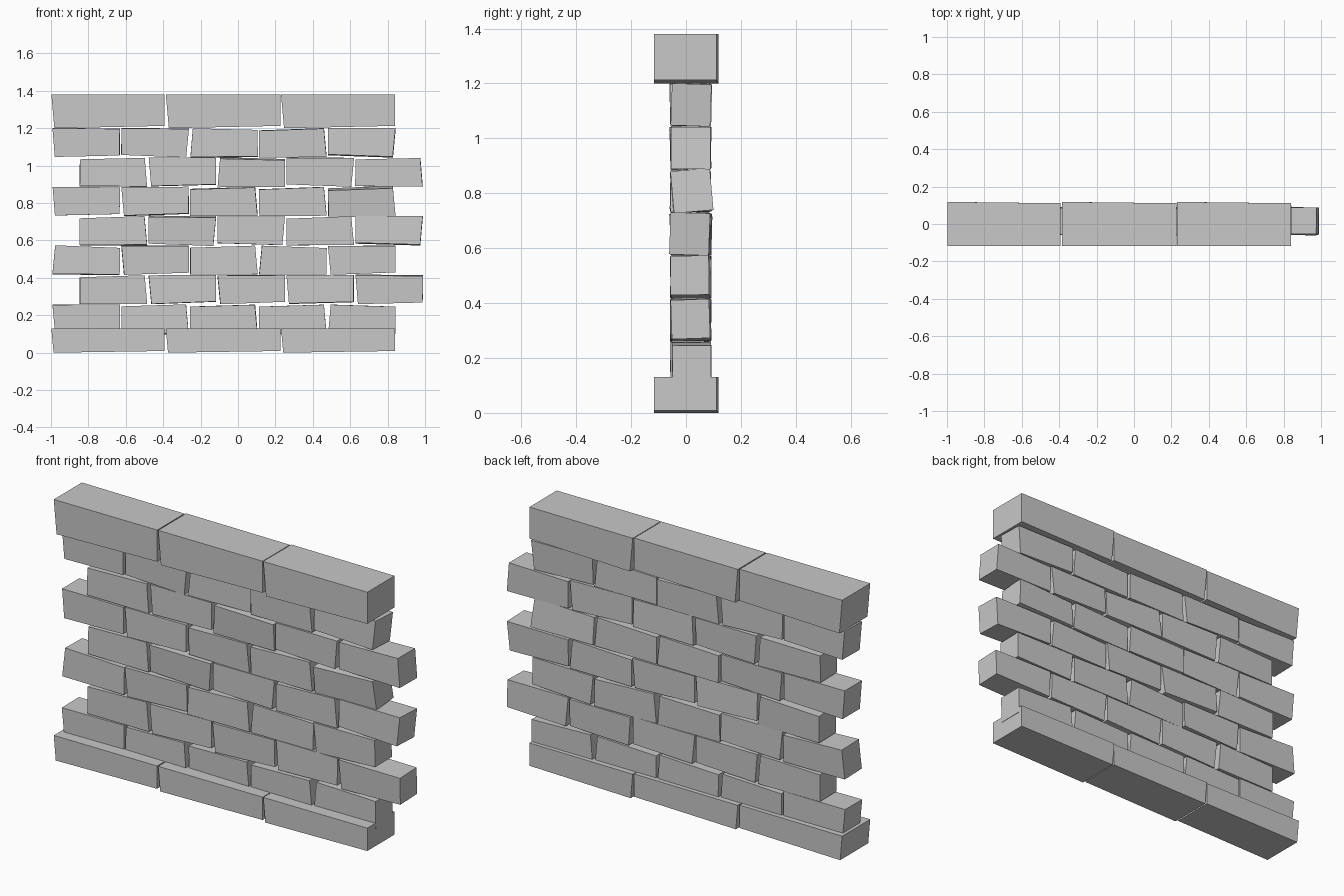
import bpy
import bmesh
import math
import random
from mathutils import Matrix, Vector

rng = random.Random(7)

if "Cube" in bpy.data.objects:
    bpy.data.objects.remove(bpy.data.objects["Cube"], do_unlink=True)

stone = bpy.data.materials.new("grey_stone")
stone.use_nodes = True
grey = (0.58, 0.58, 0.58, 1)
stone.diffuse_color = grey
stone.node_tree.nodes["Principled BSDF"].inputs["Base Color"].default_value = grey


def block(name, x, y, z, flip=(1, 1, 1), lean=0, yaw=0, roll=0):
    """Rough block filling the x, y and z ranges, its bottom cut slightly askew."""
    size = Vector((x[1] - x[0], y[1] - y[0], z[1] - z[0]))
    centre = Vector((x[0] + x[1], y[0] + y[1], z[0] + z[1])) / 2
    bm = bmesh.new()
    bmesh.ops.create_cube(bm, size=1)
    for v in bm.verts:
        left, back, low = v.co.x < 0, v.co.y > 0, v.co.z < 0
        v.co = v.co * size
        if low and left:
            v.co.x += 0.09 * size.z
        if low and not left:
            v.co.z += 0.07 * size.z
        if back and not left:
            v.co.y -= 0.03 * size.y
        v.co = v.co * Vector(flip)
    turn = (Matrix.Rotation(math.radians(yaw), 3, "Z")
            @ Matrix.Rotation(math.radians(roll), 3, "Y")
            @ Matrix.Rotation(math.radians(lean), 3, "X"))
    bmesh.ops.rotate(bm, verts=bm.verts, cent=(0, 0, 0), matrix=turn)
    bmesh.ops.recalc_face_normals(bm, faces=bm.faces)
    mesh = bpy.data.meshes.new(name)
    bm.to_mesh(mesh)
    bm.free()
    mesh.materials.append(stone)
    obj = bpy.data.objects.new(name, mesh)
    obj.location = centre
    bpy.context.collection.objects.link(obj)


# Wide base and coping courses
for course, z in (("base", (0, 0.13)), ("coping", (1.2, 1.38))):
    for i, x in enumerate([(-0.998, -0.392), (-0.386, 0.226), (0.23, 0.84)]):
        block(f"{course}_block_{i + 1}", x, (-0.117, 0.118), z)

# Bricks with a marked lean (degrees), by course and position
leans = {(5, 5): 5, (4, 2): 3, (2, 5): 2, (6, 3): 3, (7, 5): -2, (4, 5): -2}

# Staggered brick courses
for row in range(1, 8):
    z = (0.1 if row == 1 else 0.104 + 0.157 * (row - 1), 0.1 + 0.157 * row)
    start = -0.992 if row % 2 else -0.846
    for i in range(5):
        x0 = start + 0.3685 * i
        flip = [rng.choice((-1, 1)) for _ in range(3)]
        lean = leans.get((row, i + 1), rng.uniform(-1.5, 1.5))
        shift = rng.uniform(-0.004, 0.004)
        block(f"brick_row_{row}_{i + 1}", (x0, x0 + 0.36),
              (-0.054 + shift, 0.09 + shift), z, flip, lean,
              rng.uniform(-0.8, 0.8), rng.uniform(-0.5, 0.5))
